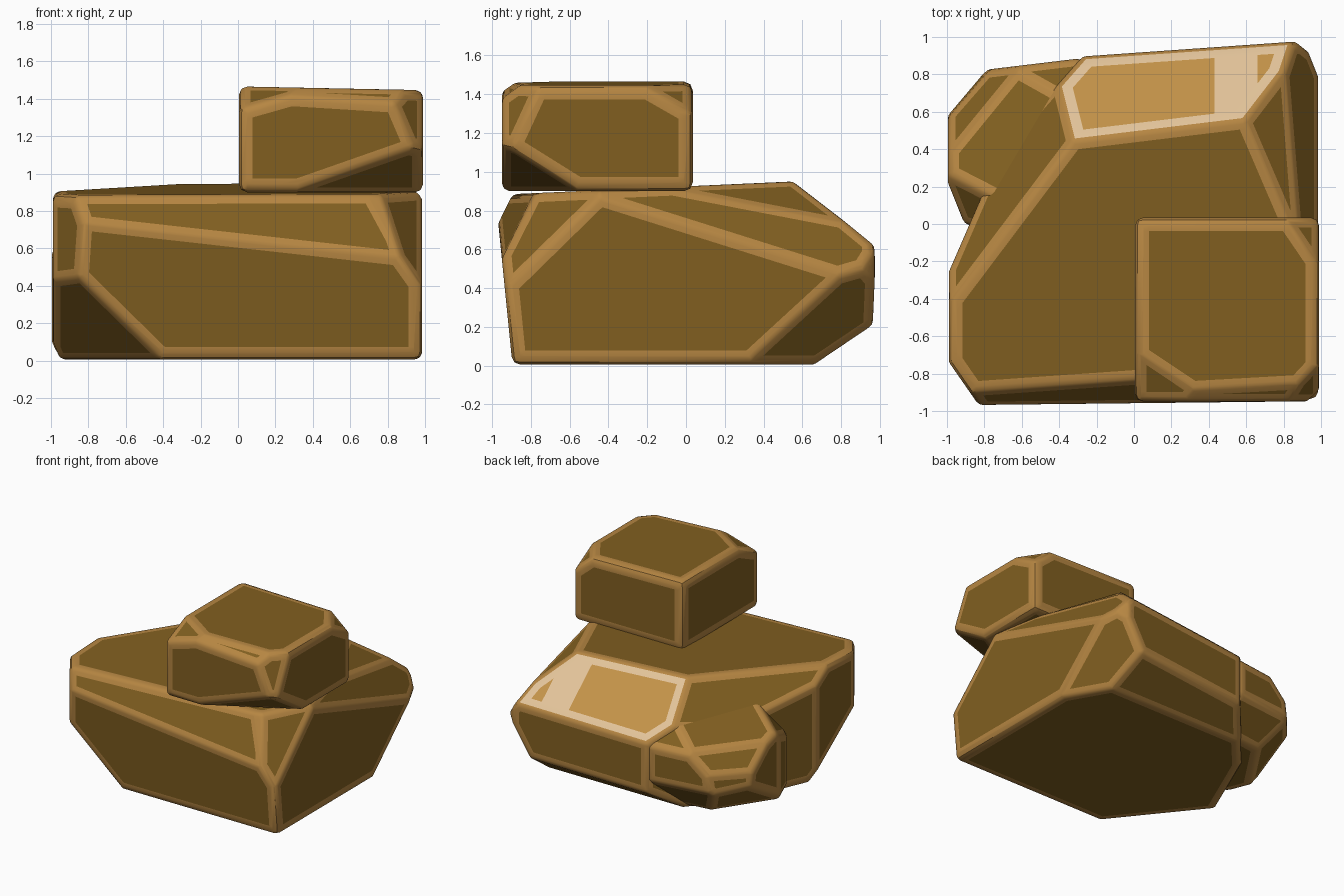
import bpy, bmesh, math
from itertools import combinations
from mathutils import Vector, Matrix

if "Cube" in bpy.data.objects:
    bpy.data.objects.remove(bpy.data.objects["Cube"])


def material(name, r, g, b):
    lin = [((c / 255 + 0.055) / 1.055) ** 2.4 for c in (r, g, b)]
    m = bpy.data.materials.new(name)
    m.diffuse_color = (*lin, 1)
    m.use_nodes = True
    m.node_tree.nodes["Principled BSDF"].inputs["Base Color"].default_value = m.diffuse_color
    return m


MATS = [material("dark brown stone", 129, 95, 32),
        material("worn tan edge", 182, 134, 66),
        material("light ochre patch", 195, 146, 72),
        material("pale patch edge", 226, 195, 153)]


def rounded_hull(planes, r):
    """Solid inside all planes, with edges rounded by r."""
    pts = []
    for tri in combinations(planes, 3):
        m = Matrix([n for n, d in tri])
        if abs(m.determinant()) < 1e-4:
            continue
        v = m.inverted() @ Vector([d - r for n, d in tri])
        if any(n.dot(v) > d - r + 1e-5 for n, d in planes):
            continue
        ns = [n for n, d in tri]
        dirs = ns + [(a + b).normalized() for a, b in combinations(ns, 2)]
        dirs.append((ns[0] + ns[1] + ns[2]).normalized())
        pts += [v + r * k for k in dirs]
    bm = bmesh.new()
    for p in pts:
        bm.verts.new(p)
    bmesh.ops.remove_doubles(bm, verts=bm.verts[:], dist=0.0005)
    bmesh.ops.convex_hull(bm, input=bm.verts[:])
    loose = [v for v in bm.verts if not v.link_faces]
    bmesh.ops.delete(bm, geom=loose, context='VERTS')
    bmesh.ops.dissolve_limit(bm, angle_limit=0.01, verts=bm.verts[:], edges=bm.edges[:])
    bmesh.ops.recalc_face_normals(bm, faces=bm.faces[:])
    bm.normal_update()
    return bm


def on_plane(bm, n, d):
    out = []
    for f in bm.faces:
        f.normal_update()
        if f.normal.dot(n) > 0.9995 and abs(f.calc_center_median().dot(n) - d) < 0.002:
            out.append(f)
    return out


def slice_faces(bm, faces, co, no):
    geom = set(faces)
    for f in faces:
        geom.update(f.edges)
        geom.update(f.verts)
    bmesh.ops.bisect_plane(bm, geom=list(geom), dist=1e-5, plane_co=co, plane_no=no)


def rock(name, cuts, r=0.045, band=0.028, patch=None):
    planes = []
    for n, p in cuts:
        n = Vector(n).normalized()
        planes.append((n, n.dot(Vector(p))))
    bm = rounded_hull(planes, r)
    for f in bm.faces:
        f.material_index = 1
    for i, (n, d) in enumerate(planes):
        faces = on_plane(bm, n, d)
        if not faces:
            continue
        is_patch = i == patch
        width = 0.055 if is_patch else band
        # worn border lines, parallel to each side of the facet
        big = max(faces, key=lambda f: f.calc_area())
        mid = big.calc_center_median()
        lines = []
        for e in big.edges:
            if e.calc_length() < 0.008:
                continue
            a, b = (v.co.copy() for v in e.verts)
            inward = n.cross(b - a).normalized()
            if inward.dot(mid - a) < 0:
                inward = -inward
            lines.append((a + inward * width, inward))
        for co, no in lines:
            slice_faces(bm, on_plane(bm, n, d), co, no)
        if is_patch:
            for x in (0.43, 0.66):
                slice_faces(bm, on_plane(bm, n, d), Vector((x, 0, 0)), Vector((1, 0, 0)))
        for f in on_plane(bm, n, d):
            c = f.calc_center_median()
            inside = all((c - co).dot(no) > 0 for co, no in lines)
            if is_patch:
                inside = inside and not 0.43 < c.x < 0.66
                f.material_index = 2 if inside else 3
            else:
                f.material_index = 0 if inside else 1
    me = bpy.data.meshes.new(name)
    bm.to_mesh(me)
    bm.free()
    for m in MATS:
        me.materials.append(m)
    ob = bpy.data.objects.new(name, me)
    bpy.context.collection.objects.link(ob)
    bpy.ops.object.select_all(action='DESELECT')
    ob.select_set(True)
    bpy.context.view_layer.objects.active = ob
    bpy.ops.object.shade_smooth_by_angle(angle=math.radians(25))
    return ob


# large base boulder: (facet normal, point on facet)
rock("base_boulder", [
    ((-0.083, 0.65, 0.76), (0.6, 0.555, 0.95)),     # pale back slope
    ((0, 0, -1), (0, 0, 0.005)),
    ((0, -0.045, 1), (0, 0, 0.925)),
    ((0, -1, -0.1), (0, -0.93, 0.35)),              # front
    ((0.06, -0.88, 0.45), (-0.2, -0.945, 0.7)),
    ((0.17, -0.86, 0.5), (0.4, -0.92, 0.76)),
    ((0.74, -0.47, 0.48), (0.76, -0.95, 0.72)),
    ((1, 0, 0), (0.985, 0, 0)),                     # right
    ((0.825, 0.17, 0.54), (0.98, 0.2, 0.67)),
    ((0.55, 0.2, 0.81), (0.6, 0.55, 0.945)),
    ((-0.07, 1, 0), (0.5, 0.95, 0.4)),              # back
    ((0.6, 0.75, 0), (0.93, 0.92, 0.5)),
    ((0, 0.56, -0.83), (0, 0.83, 0.12)),
    ((0.78, 0.45, -0.49), (0.985, 0.38, 0.08)),
    ((-1, 0, 0), (-0.99, 0, 0)),                    # left
    ((-0.82, -0.57, 0), (-0.94, -0.81, 0.5)),
    ((-0.5, -0.4, -0.55), (-0.66, -0.93, 0.27)),
    ((-0.61, 0.43, 0.66), (-0.57, 0.12, 0.93)),
    ((-0.92, 0.4, 0), (-0.77, 0.25, 0.5)),
    ((-0.75, 0.66, 0), (-0.57, 0.56, 0.5)),
], patch=0)

# lower lump on the back left corner, kept below the slopes of the boulder
rock("side_lump", [
    ((-0.35, 0.3, 0.88), (-0.75, 0.5, 0.62)),
    ((-0.083, 0.65, 0.76), (0.6, 0.555, 0.92)),
    ((0, 0, 1), (0, 0, 0.75)),
    ((-1, 0, 0), (-0.995, 0.35, 0.4)),
    ((-0.75, 0.65, 0.1), (-0.87, 0.71, 0.4)),
    ((-0.12, 1, 0), (-0.5, 0.86, 0.4)),
    ((0, 0, -1), (0, 0, 0.03)),
    ((-0.6, 0.4, -0.7), (-0.85, 0.6, 0.17)),
    ((-0.1, 0.75, -0.65), (-0.5, 0.8, 0.2)),
    ((0.8, 0.6, 0), (-0.24, 0.83, 0.4)),
    ((-0.9, -0.36, 0), (-0.97, 0.16, 0.4)),
    ((-0.3, -1, 0), (-0.9, 0.0, 0.4)),
    ((-0.6, -0.5, 0.6), (-0.93, 0.14, 0.56)),
    ((-0.6, 0.5, 0.6), (-0.89, 0.57, 0.5)),
    ((1, -1, 0), (-0.3, 0.1, 0.4)),
], r=0.05)

# small block resting on the front right corner
rock("top_block", [
    ((0, 0, -1), (0, 0, 0.9)),
    ((0.02, 0, 1), (0.3, 0, 1.46)),
    ((-1, 0, 0), (0.005, 0, 0)),
    ((0, 1, 0), (0, 0.035, 0)),
    ((1, 0, 0), (0.99, 0, 0)),
    ((0, -1, 0), (0, -0.95, 0)),
    ((0.28, -0.5, -0.8), (0.35, -0.95, 0.93)),      # undercut corner
    ((0.7, -0.65, 0.3), (0.92, -0.93, 1.22)),
    ((0.05, -0.6, 0.8), (0.5, -0.88, 1.45)),
    ((-0.25, -0.4, 0.88), (0.14, -0.79, 1.45)),
    ((0.6, 0.4, 0.7), (0.92, -0.07, 1.41)),
])
